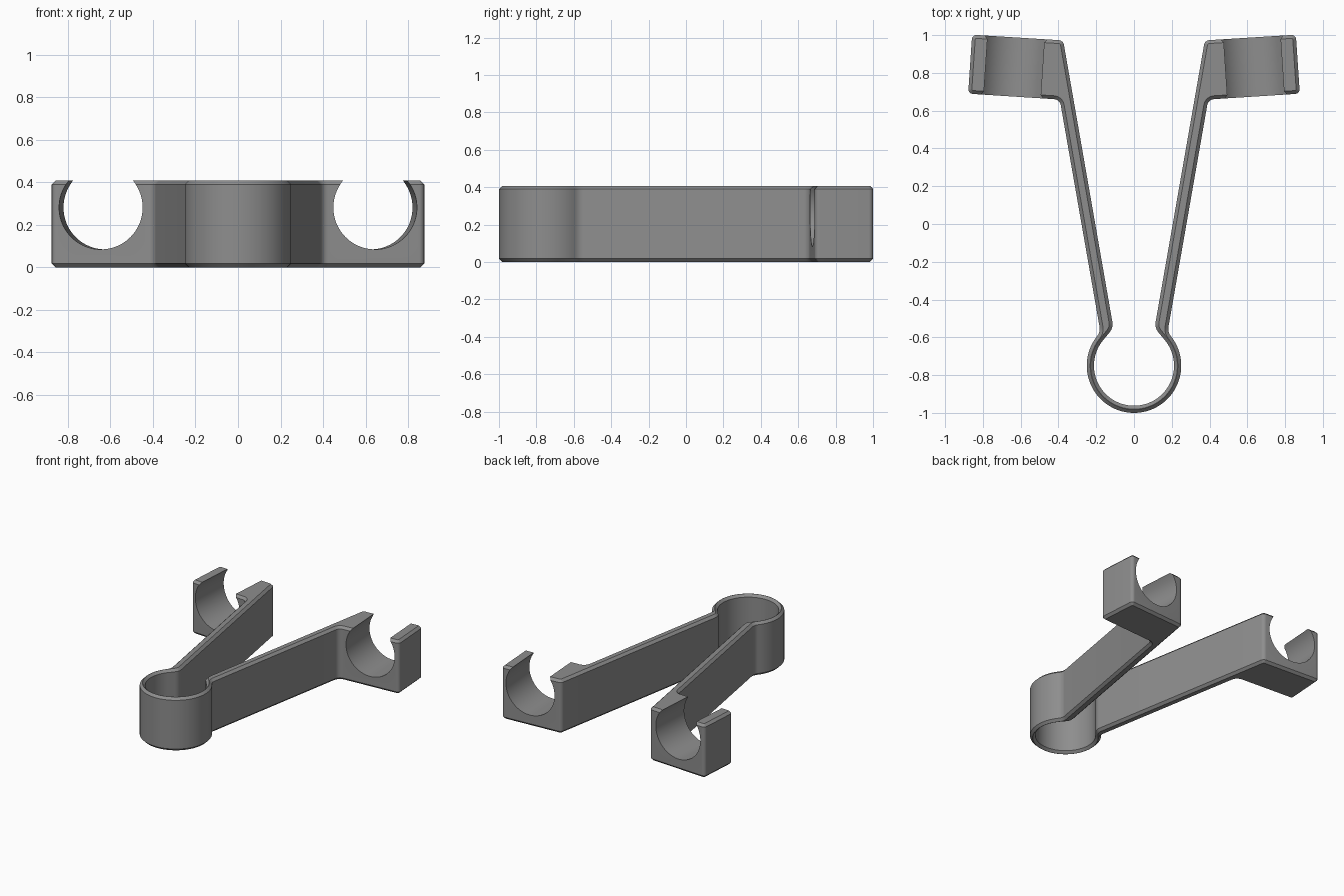
import bpy, bmesh, math
from mathutils import Vector

if "Cube" in bpy.data.objects:
    bpy.data.objects.remove(bpy.data.objects["Cube"])

HEIGHT = 0.408
CHAMFER = 0.018
RING_Y = -0.75

grey = bpy.data.materials.new("mid grey")
grey.diffuse_color = (0.27, 0.27, 0.27, 1)
grey.use_nodes = True
grey.node_tree.nodes["Principled BSDF"].inputs["Base Color"].default_value = grey.diffuse_color


def arc(radius, a0, a1, n):
    """Points on the spring ring, angles in degrees."""
    pts = []
    for i in range(n + 1):
        a = math.radians(a0 + (a1 - a0) * i / n)
        pts.append(Vector((radius * math.cos(a), RING_Y + radius * math.sin(a))))
    return pts


def fillet(prev, corner, nxt, radius, n=8):
    """Replace a corner by a tangent arc."""
    u, v = (prev - corner).normalized(), (nxt - corner).normalized()
    half = u.angle(v) / 2
    centre = corner + (u + v).normalized() * radius / math.sin(half)
    start = corner + u * radius / math.tan(half) - centre
    end = corner + v * radius / math.tan(half) - centre
    sweep = start.angle_signed(end)
    pts = []
    for i in range(n + 1):
        a = -sweep * i / n
        c, s = math.cos(a), math.sin(a)
        pts.append(centre + Vector((c * start.x - s * start.y, s * start.x + c * start.y)))
    return pts


# Right half of the outline: ring inside, arm, holder block, arm, ring outside
inner = arc(0.212, -90, 41, 36)
outer = arc(0.25, 38, -90, 36)
corners = [  # x, y, fillet radius
    (0.109, -0.55, 0.07),
    (0.375, 0.972, 0.03),
    (0.857, 1.002, 0.025),
    (0.878, 0.69, 0.025),
    (0.393, 0.659, 0.04),
    (0.178, -0.57, 0.06),
]
points = [Vector(c[:2]) for c in corners]
chain = [inner[-1]] + points + [outer[0]]
right = list(inner)
for i, c in enumerate(corners):
    right += fillet(chain[i], chain[i + 1], chain[i + 2], c[2])
right += outer
left = [Vector((-p.x, p.y)) for p in reversed(right[1:-1])]

# Extrude the outline and chamfer its top and bottom rims
bm = bmesh.new()
base = bm.faces.new([bm.verts.new((p.x, p.y, 0)) for p in right + left])
ext = bmesh.ops.extrude_face_region(bm, geom=[base])
bmesh.ops.translate(bm, vec=(0, 0, HEIGHT),
                    verts=[e for e in ext["geom"] if isinstance(e, bmesh.types.BMVert)])
bmesh.ops.recalc_face_normals(bm, faces=bm.faces)
rims = [e for e in bm.edges if abs(e.verts[0].co.z - e.verts[1].co.z) < 1e-5]
bmesh.ops.bevel(bm, geom=rims, offset=CHAMFER, segments=1, affect='EDGES')
mesh = bpy.data.meshes.new("spring_clip")
bm.to_mesh(mesh)
bm.free()
mesh.materials.append(grey)
clip = bpy.data.objects.new("spring_clip", mesh)
bpy.context.collection.objects.link(clip)

# Bore the open round socket through each holder block
for side in (1, -1):
    bpy.ops.mesh.primitive_cylinder_add(
        vertices=96, radius=0.197, depth=0.5, location=(side * 0.635, 0.83, 0.281),
        rotation=(math.pi / 2, 0, side * math.radians(3.8)))
    cutter = bpy.context.object
    cutter.name = "socket_cutter"
    cutter.hide_render = True
    cutter.data.materials.append(grey)
    mod = clip.modifiers.new("socket", 'BOOLEAN')
    mod.operation = 'DIFFERENCE'
    mod.solver = 'EXACT'
    mod.object = cutter
    bpy.context.view_layer.objects.active = clip
    bpy.ops.object.modifier_apply(modifier=mod.name)
    bpy.data.objects.remove(cutter, do_unlink=True)

# Smooth the curves and keep chamfers crisp
bpy.ops.object.select_all(action='DESELECT')
clip.select_set(True)
bpy.context.view_layer.objects.active = clip
bpy.ops.object.shade_smooth_by_angle(angle=math.radians(30))
